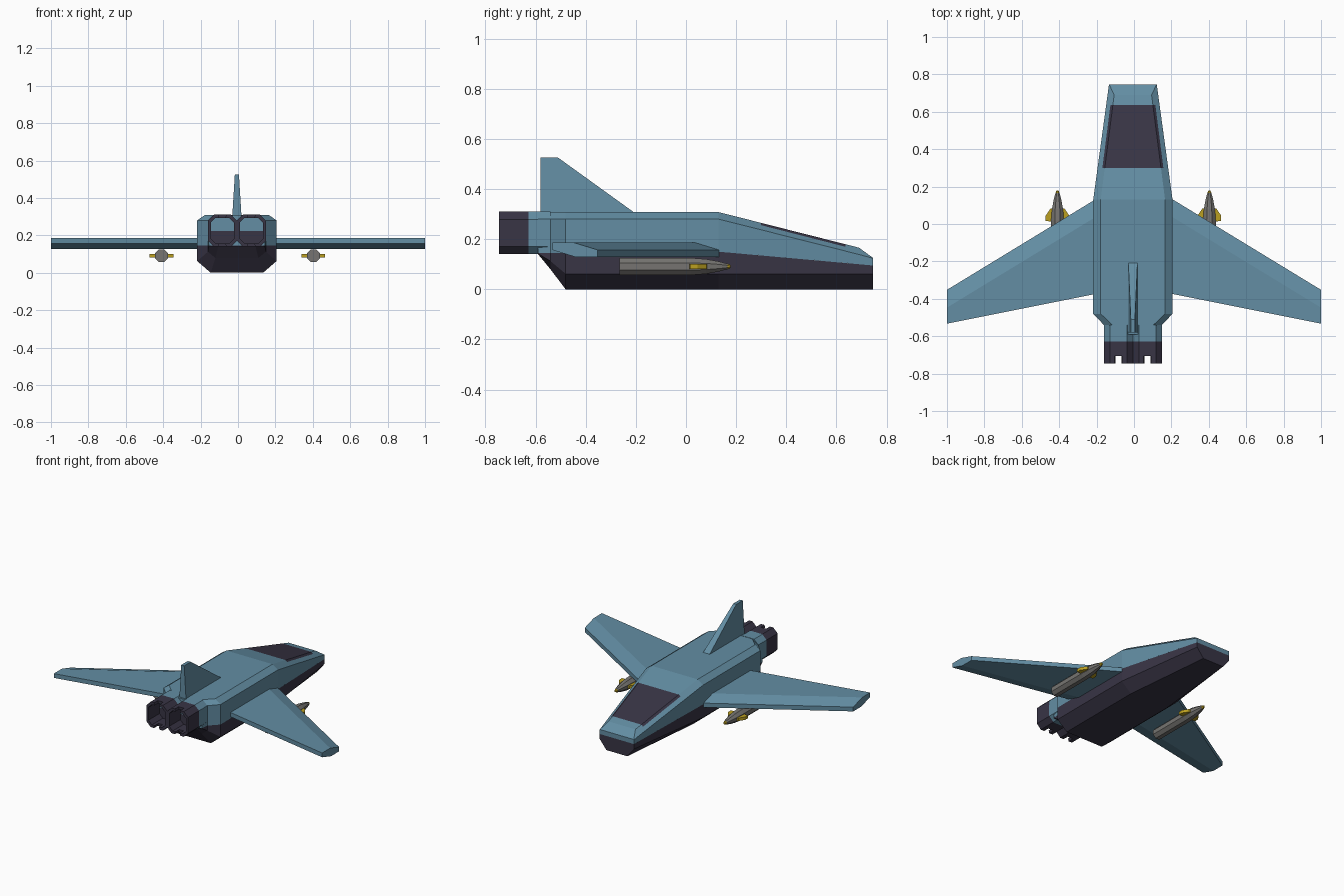
import bpy, bmesh, math
from mathutils import Vector

if "Cube" in bpy.data.objects:
    bpy.data.objects.remove(bpy.data.objects["Cube"])


def material(name, rgb):
    m = bpy.data.materials.new(name)
    m.diffuse_color = (*rgb, 1)
    m.use_nodes = True
    m.node_tree.nodes["Principled BSDF"].inputs["Base Color"].default_value = m.diffuse_color
    return m


BLUE = material("steel_blue", (0.125, 0.27, 0.37))
DARK = material("dark_violet_grey", (0.040, 0.035, 0.060))
GREY = material("warm_grey", (0.18, 0.175, 0.165))
YELLOW = material("mustard_yellow", (0.50, 0.35, 0.015))
CX = -0.006  # the fuselage sits slightly off the wing centre


def finish(name, bm, mats):
    bmesh.ops.remove_doubles(bm, verts=bm.verts, dist=1e-5)
    bmesh.ops.recalc_face_normals(bm, faces=bm.faces)
    me = bpy.data.meshes.new(name)
    bm.to_mesh(me)
    bm.free()
    for m in mats:
        me.materials.append(m)
    ob = bpy.data.objects.new(name, me)
    bpy.context.collection.objects.link(ob)
    return ob


def loft(bm, rings, mat=lambda i, j: 0, caps=True):
    """Skin a row of equal rings; mat(ring, side) gives the material index."""
    vs = [[bm.verts.new(p) for p in r] for r in rings]
    n = len(vs[0])
    for i in range(len(vs) - 1):
        for j in range(n):
            k = (j + 1) % n
            f = bm.faces.new((vs[i][j], vs[i][k], vs[i + 1][k], vs[i + 1][j]))
            f.material_index = mat(i, j)
    if caps:
        bm.faces.new(vs[0][::-1]).material_index = mat(0, 0)
        bm.faces.new(vs[-1]).material_index = mat(len(vs) - 2, 0)


def both_sides(half):
    return half + [(-x, z) for x, z in reversed(half)]


def hull_piece(bm, stations, mat):
    loft(bm, [[(CX + x, y, z) for x, z in both_sides(h)] for y, h in stations],
         lambda i, j: mat)


# Upper hull: blue shell narrowing to the nose and to the engine block
bm = bmesh.new()
hull_piece(bm, [
    (-0.59, [(0.150, 0.145), (0.155, 0.28), (0.11, 0.305)]),
    (-0.54, [(0.155, 0.145), (0.155, 0.28), (0.11, 0.308)]),
    (-0.48, [(0.212, 0.145), (0.212, 0.28), (0.172, 0.308)]),
    (0.13, [(0.212, 0.15), (0.212, 0.28), (0.172, 0.308)]),
    (0.69, [(0.1355, 0.10), (0.1355, 0.139), (0.10, 0.166)]),
    (0.745, [(0.128, 0.095), (0.128, 0.124), (0.126, 0.126)]),
], 0)
# Cockpit window cut into the sloped nose
cuts = [((0, 0.30, 0), (0, 1, 0)), ((0, 0.637, 0), (0, 1, 0))]
for s in (1, -1):
    cuts.append(((CX + s * 0.163, 0.30, 0), (s * 0.337, 0.043, 0)))
for co, no in cuts:
    bmesh.ops.bisect_plane(bm, geom=bm.verts[:] + bm.edges[:] + bm.faces[:],
                           plane_co=co, plane_no=no, dist=1e-5)
for f in bm.faces:
    c = f.calc_center_median()
    half = 0.163 - (c.y - 0.30) * 0.043 / 0.337
    f.normal_update()
    if 0.30 < c.y < 0.637 and abs(c.x - CX) < half and c.z > 0.155 and abs(f.normal.z) > 0.4 and c.z > 0.31 - (c.y - 0.13) * 0.254 - 0.035:
        f.material_index = 1
finish("upper_hull", bm, [BLUE, DARK])

# Lower hull: dark keel with chamfered bottom and sloped tail
bm = bmesh.new()
hull_piece(bm, [
    (-0.59, [(0.10, 0.140), (0.150, 0.142), (0.150, 0.145)]),
    (-0.54, [(0.115, 0.079), (0.155, 0.112), (0.155, 0.145)]),
    (-0.48, [(0.14, 0.0), (0.212, 0.062), (0.212, 0.145)]),
    (0.13, [(0.14, 0.0), (0.212, 0.062), (0.212, 0.15)]),
    (0.745, [(0.078, 0.0), (0.128, 0.062), (0.128, 0.095)]),
], 0)
finish("lower_hull", bm, [DARK])

# Wings: flat-topped section with a bevelled leading edge
for side, s in (("right", 1), ("left", -1)):
    bm = bmesh.new()
    rings = []
    for x, lead, trail in ((0.15, 0.166, -0.363), (1.0, -0.352, -0.533)):
        sec = [(trail, 0.157), (trail, 0.186), (lead - 0.095, 0.186),
               (lead, 0.157), (lead, 0.128), (trail + 0.095, 0.128)]
        rings.append([(s * x, y, z) for y, z in sec])
    loft(bm, rings)
    finish(side + "_wing", bm, [BLUE])

# Tail fin: tapers in thickness towards the top
bm = bmesh.new()
loft(bm, [[(CX + t, b, z), (CX - t, b, z), (CX - t, f, z), (CX + t, f, z)]
          for z, t, b, f in ((0.28, 0.026, -0.58, -0.17),
                             (0.525, 0.011, -0.58, -0.51))])
finish("tail_fin", bm, [BLUE])


def nozzle_ring(cx, y, k):
    """Eight-sided ring with extra points for the top and bottom notches."""
    q = [(0.02, 0.085), (0.046, 0.085), (0.0775, 0.054)]
    q += [(x, -z) for x, z in reversed(q)]
    q += [(-x, -z) for x, z in q]
    return [(cx + x * k, y, 0.225 + z * k) for x, z in q]


# Twin engines: blue housings and notched dark nozzles
for side, s in (("right", 1), ("left", -1)):
    cx = CX + s * 0.0775
    bm = bmesh.new()
    loft(bm, [nozzle_ring(cx, -0.54, 1), nozzle_ring(cx, -0.628, 1)])
    # dark lower half of the burner wall
    bmesh.ops.bisect_plane(bm, geom=bm.verts[:] + bm.edges[:] + bm.faces[:],
                           plane_co=(0, 0, 0.222), plane_no=(0, 0, 1))
    for f in bm.faces:
        c = f.calc_center_median()
        if c.y < -0.62 and c.z < 0.222:
            f.material_index = 1
    finish(side + "_engine_housing", bm, [BLUE, DARK])

    bm = bmesh.new()
    for j in range(12):
        k = (j + 1) % 12
        end = -0.705 if j in (5, 11) else -0.745
        block = []
        for y in (-0.626, end):
            o, i = nozzle_ring(cx, y, 1), nozzle_ring(cx, y, 0.8)
            block.append([o[j], o[k], i[k], i[j]])
        part = bmesh.new()
        loft(part, block)
        bmesh.ops.recalc_face_normals(part, faces=part.faces)
        tmp = bpy.data.meshes.new("tmp")
        part.to_mesh(tmp)
        part.free()
        bm.from_mesh(tmp)
        bpy.data.meshes.remove(tmp)
    me = bpy.data.meshes.new(side + "_nozzle")
    bm.to_mesh(me)
    bm.free()
    me.materials.append(DARK)
    bpy.context.collection.objects.link(
        bpy.data.objects.new(side + "_nozzle", me))

# Missiles under the wings: eight-sided body, yellow tip and side fins
for side, s in (("right", 1), ("left", -1)):
    mx, mz = s * 0.406 - 0.003, 0.091
    bm = bmesh.new()
    profile = [(-0.265, 0.037), (0.02, 0.037), (0.08, 0.032),
               (0.13, 0.022), (0.165, 0.012), (0.178, 0.006)]
    rings = []
    for y, r in profile:
        a = [math.pi / 8 + i * math.pi / 4 for i in range(8)]
        rings.append([(mx + r * math.cos(t), y, mz + r * math.sin(t)) for t in a])
    loft(bm, rings, lambda i, j: 1 if i == 4 else 0)
    finish(side + "_missile", bm, [GREY, YELLOW])
    bm = bmesh.new()
    for d in (1, -1):
        outline = [(0.015, 0.085), (0.038, 0.082), (0.063, 0.045),
                   (0.063, 0.016), (0.015, 0.012)]
        loft(bm, [[(mx + d * x, y, mz + h) for x, y in outline]
                  for h in (-0.01, 0.01)])
    finish(side + "_missile_fins", bm, [YELLOW])
